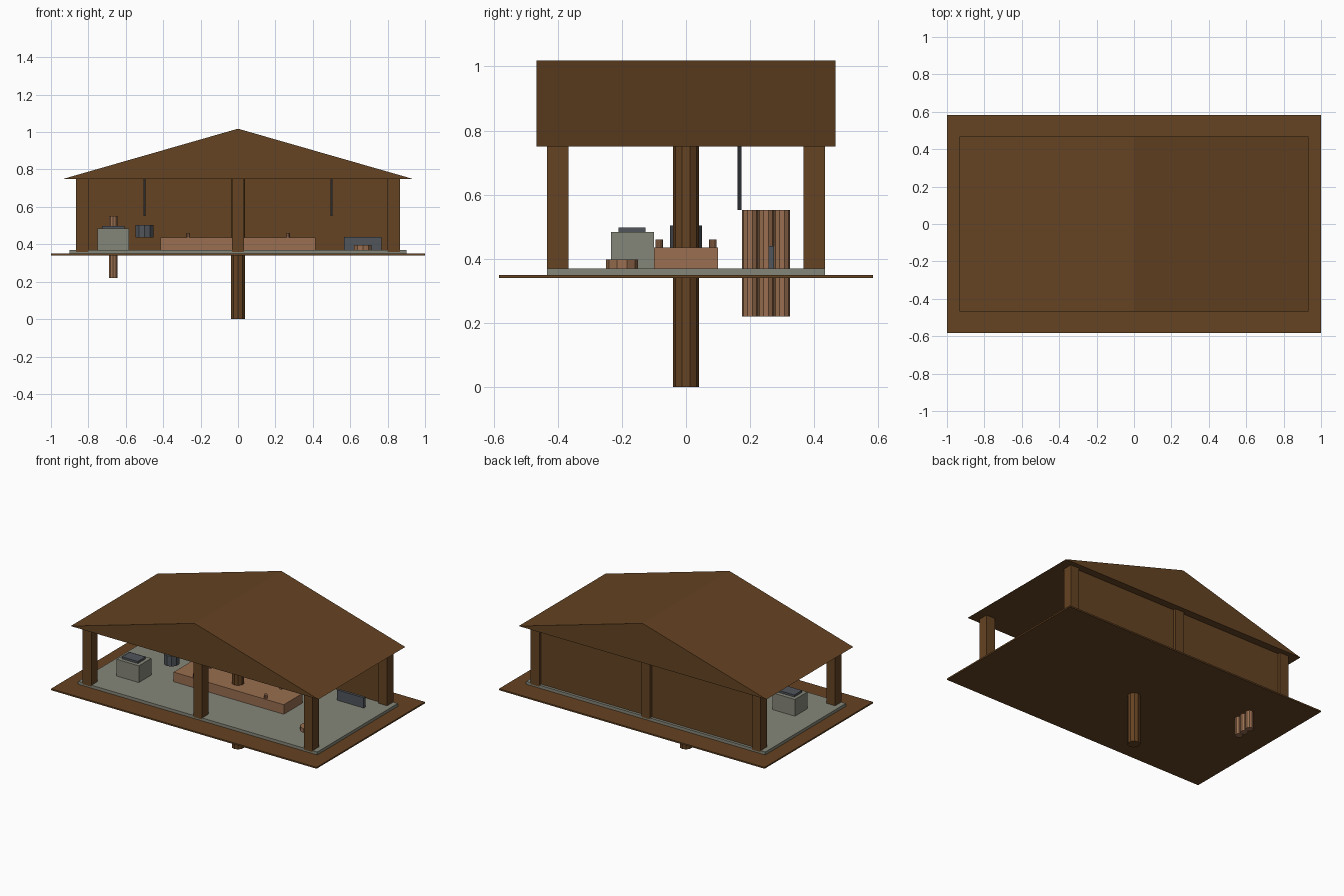
import bpy
import bmesh

default = bpy.data.objects.get("Cube")
if default:
    bpy.data.objects.remove(default)


def material(name, color):
    mat = bpy.data.materials.new(name)
    mat.use_nodes = True
    mat.diffuse_color = (*color, 1)
    bsdf = next(n for n in mat.node_tree.nodes if n.type == 'BSDF_PRINCIPLED')
    bsdf.inputs["Base Color"].default_value = (*color, 1)
    return mat


dark_wood = material("dark wood", (0.13, 0.056, 0.016))
light_wood = material("light wood", (0.32, 0.158, 0.08))
stone = material("grey stone", (0.235, 0.24, 0.19))
iron = material("dark iron", (0.082, 0.092, 0.104))


def finish(name, bm, mat):
    bmesh.ops.recalc_face_normals(bm, faces=bm.faces)
    mesh = bpy.data.meshes.new(name)
    bm.to_mesh(mesh)
    bm.free()
    mesh.materials.append(mat)
    obj = bpy.data.objects.new(name, mesh)
    bpy.context.collection.objects.link(obj)
    return obj


def box(name, mat, x, y, z):
    """Block spanning the given (low, high) ranges."""
    bm = bmesh.new()
    bmesh.ops.create_cube(bm, size=1)
    for v in bm.verts:
        v.co = [(r[0] + r[1]) / 2 + c * (r[1] - r[0]) for c, r in zip(v.co, (x, y, z))]
    return finish(name, bm, mat)


def rod(name, mat, x, y, z, radius, sides=10):
    """Upright faceted cylinder with a corner pointing along y."""
    bm = bmesh.new()
    bmesh.ops.create_cone(bm, cap_ends=True, segments=sides, radius1=radius,
                          radius2=radius, depth=z[1] - z[0])
    corner = max(bm.verts, key=lambda v: v.co.y)
    if abs(corner.co.x) > 0.001:
        for v in bm.verts:
            v.co.x, v.co.y = v.co.y, v.co.x
    bmesh.ops.translate(bm, verts=bm.verts, vec=(x, y, (z[0] + z[1]) / 2))
    return finish(name, bm, mat)


# Deck, stone floor and the central support pole
FLOOR, EAVES = 0.37, 0.75
box("deck", dark_wood, (-1, 1), (-0.583, 0.583), (0.34, 0.35))
box("stone_floor", stone, (-0.9, 0.9), (-0.433, 0.433), (0.35, FLOOR))
rod("support_pole", dark_wood, 0, 0, (0, EAVES), 0.04)

# Six square posts and the back wall between them
for side, y in (("front", -0.4), ("back", 0.4)):
    for place, x in (("right", -0.833), ("middle", 0), ("left", 0.833)):
        box(f"{side}_{place}_post", dark_wood, (x - 0.033, x + 0.033),
            (y - 0.0335, y + 0.0335), (0.36, EAVES))
box("back_wall", dark_wood, (-0.833, 0.833), (0.385, 0.415), (FLOOR, EAVES))

# Gable roof: a triangle profile extruded from front to back
bm = bmesh.new()
profile = [bm.verts.new((x, -0.467, z)) for x, z in ((-0.933, EAVES), (0.933, EAVES), (0, 1.018))]
gable = bm.faces.new(profile)
extruded = bmesh.ops.extrude_face_region(bm, geom=[gable], use_keep_orig=True)
moved = [g for g in extruded["geom"] if isinstance(g, bmesh.types.BMVert)]
bmesh.ops.translate(bm, verts=moved, vec=(0, 0.934, 0))
finish("gable_roof", bm, dark_wood)

# Long table with a cup near each corner
box("table", light_wood, (-0.415, 0.415), (-0.1, 0.1), (FLOOR, 0.435))
for x in (-0.267, 0.267):
    for y in (-0.084, 0.084):
        rod("cup", light_wood, x, y, (0.435, 0.46), 0.0115)

# Stove with an iron top plate
box("stove", stone, (-0.75, -0.583), (-0.234, -0.1), (FLOOR, 0.484))
box("stove_top", iron, (-0.727, -0.607), (-0.21, -0.127), (0.484, 0.498))

# Iron drum beside the table
rod("drum", iron, -0.5, 0, (0.435, 0.504), 0.05)

# Row of upright logs reaching down through the deck
for y in (0.2, 0.25, 0.3):
    rod("upright_log", light_wood, -0.667, y, (0.22, 0.552), 0.025)

# Low stool and iron screen at the other end
rod("stool", light_wood, 0.667, -0.2, (FLOOR, 0.397), 0.05)
box("screen", iron, (0.567, 0.767), (0.257, 0.275), (FLOOR, 0.44))

# Rods hanging from the roof
for x in (-0.5, 0.5):
    rod("hanging_rod", iron, x, 0.167, (0.552, EAVES), 0.0067)
